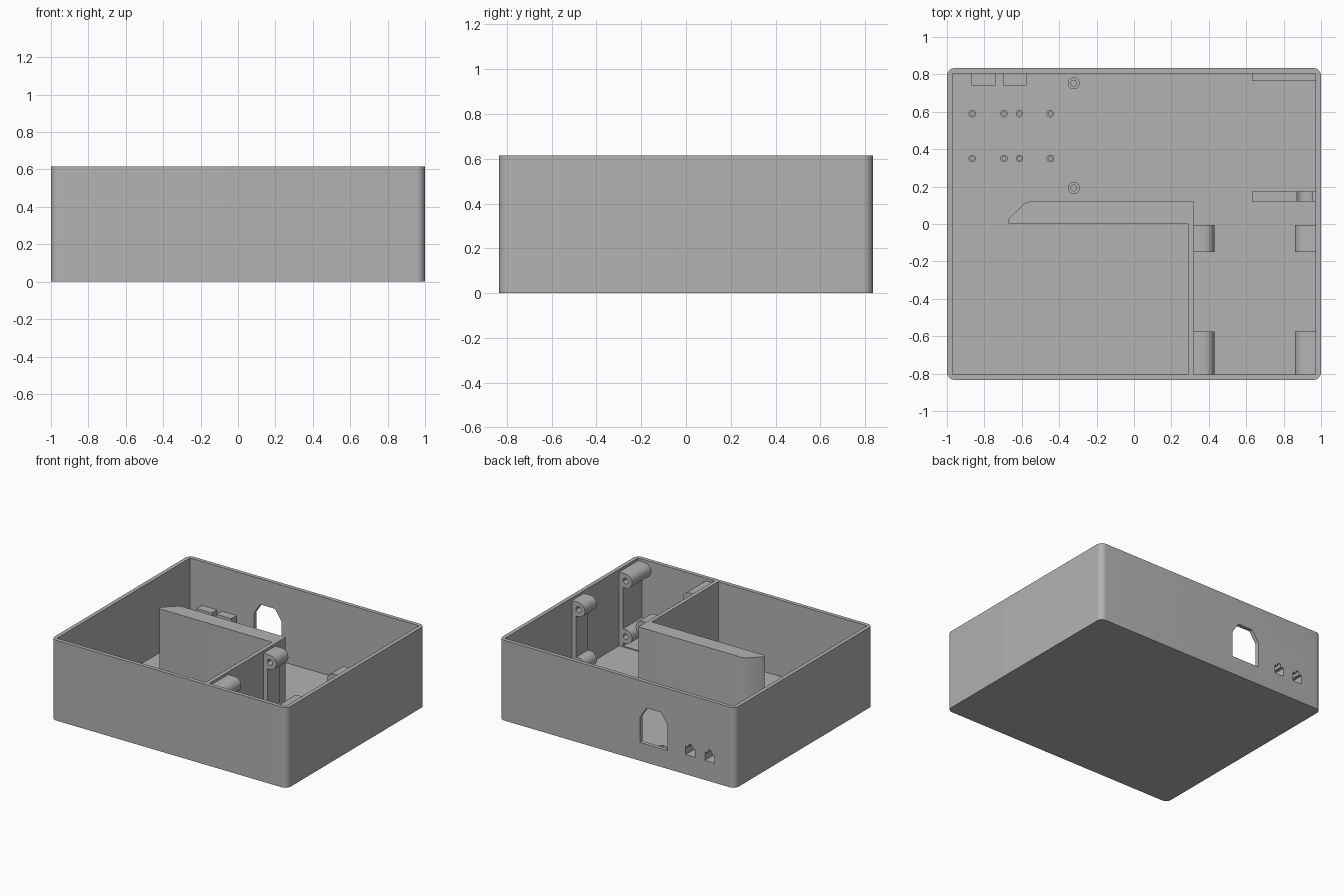
import bpy, bmesh, math

if "Cube" in bpy.data.objects:
    bpy.data.objects.remove(bpy.data.objects["Cube"])

gray = bpy.data.materials.new("plain gray")
gray.diffuse_color = (0.45, 0.45, 0.45, 1)
gray.use_nodes = True
gray.node_tree.nodes["Principled BSDF"].inputs["Base Color"].default_value = gray.diffuse_color

TOP, FLOOR, WALL = 0.615, 0.03, 0.03


def prism(name, pts, lo, hi, axis="z"):
    """Extrude a closed outline; axis z takes (x, y) points, axis y takes (x, z) points."""
    bm = bmesh.new()
    put = (lambda a, b, h: (a, b, h)) if axis == "z" else (lambda a, b, h: (a, h, b))
    face = bm.faces.new([bm.verts.new(put(a, b, lo)) for a, b in pts])
    ext = bmesh.ops.extrude_face_region(bm, geom=[face])["geom"]
    shift = (0, 0, hi - lo) if axis == "z" else (0, hi - lo, 0)
    bmesh.ops.translate(bm, vec=shift, verts=[v for v in ext if isinstance(v, bmesh.types.BMVert)])
    bmesh.ops.recalc_face_normals(bm, faces=bm.faces)
    me = bpy.data.meshes.new(name)
    bm.to_mesh(me)
    bm.free()
    me.materials.append(gray)
    ob = bpy.data.objects.new(name, me)
    bpy.context.collection.objects.link(ob)
    return ob


def rect(x0, x1, y0, y1):
    return [(x0, y0), (x1, y0), (x1, y1), (x0, y1)]


def arc(cx, cy, r, a0, a1, n):
    return [(cx + r * math.cos(math.radians(a0 + (a1 - a0) * i / n)),
             cy + r * math.sin(math.radians(a0 + (a1 - a0) * i / n))) for i in range(n + 1)]


def circle(cx, cy, r, n=24):
    return arc(cx, cy, r, 0, 360, n)[:-1]


def cut(ob, *cutters):
    bpy.context.view_layer.objects.active = ob
    for c in cutters:
        m = ob.modifiers.new("cut", "BOOLEAN")
        m.operation, m.solver, m.object = "DIFFERENCE", "EXACT", c
        bpy.ops.object.modifier_apply(modifier=m.name)
        bpy.data.objects.remove(c)


def smooth(ob):
    bpy.ops.object.select_all(action="DESELECT")
    ob.select_set(True)
    bpy.context.view_layer.objects.active = ob
    bpy.ops.object.shade_smooth_by_angle(angle=math.radians(30))


# Open box with rounded vertical corners
R = 0.045
outline = []
for sx, sy, a in ((1, 1, 0), (-1, 1, 90), (-1, -1, 180), (1, -1, 270)):
    outline += arc(sx * (1 - R), sy * (0.835 - R), R, a, a + 90, 8)
case = prism("case", outline, 0, TOP)
window = [(-0.43, 0.14), (-0.195, 0.14), (-0.195, 0.335), (-0.25, 0.418), (-0.375, 0.418), (-0.43, 0.335)]
cut(case, prism("cavity", rect(-0.97, 0.97, -0.805, 0.805), FLOOR, 1),
    prism("window_cut", window, 0.75, 0.9, "y"))


# Port outline: square with a small latch notch on top
def port(cx):
    return [(cx - 0.04, 0.15), (cx + 0.04, 0.15), (cx + 0.04, 0.215), (cx + 0.014, 0.215)] + \
        arc(cx, 0.225, 0.014, 0, 180, 8) + [(cx - 0.014, 0.215), (cx - 0.04, 0.215)]


# Port housings behind the back wall
for x0, x1, cx in ((-0.87, -0.74, -0.785), (-0.70, -0.575, -0.62)):
    cut(case, prism("port_cut", port(cx), 0.78, 0.9, "y"))
    housing = prism("port_housing", rect(x0, x1, 0.74, 0.806), FLOOR, 0.28)
    cut(housing, prism("port_cut", port(cx), 0.7, 0.9, "y"))
smooth(case)

# L-shaped divider: thin wall plus thick block with a chamfered end
divider = prism("divider", [(0.29, -0.806), (0.32, -0.806), (0.32, 0.12), (-0.56, 0.12), (-0.585, 0.11),
                            (-0.665, 0.035), (-0.675, 0.015), (-0.67, 0.004), (-0.655, 0.0), (0.29, 0.0)],
                FLOOR, TOP)
smooth(divider)

# Mounting frames: floor strip, side slabs and round screw lugs
for y0, y1 in ((-0.805, -0.575), (-0.15, -0.005)):
    prism("mount_strip", rect(0.32, 0.97, y0, y1), FLOOR, FLOOR + 0.008)
    for edge, s in ((0.32, 1), (0.97, -1)):
        prism("mount_slab", rect(*sorted((edge, edge + s * 0.035)), y0, y1), FLOOR, 0.54)
        for cz in (0.115, 0.54):
            c = edge + s * 0.055
            nose = arc(c, cz, 0.055, -90, 90, 14) if s > 0 else arc(c, cz, 0.055, 270, 90, 14)
            lug = prism("screw_lug", nose + [(edge, cz + 0.055), (edge, cz - 0.055)], y0, y1, "y")
            depth = 0.1
            lo, hi = (y1 - depth, y1 + 0.05) if y0 < -0.5 else (y0 - 0.05, y1 + 0.05)
            cut(lug, prism("lug_hole", circle(c, cz, 0.022, 20), lo, hi, "y"))
            smooth(lug)

# Low support rails by the right wall
prism("back_rail", rect(0.63, 0.97, 0.765, 0.805), FLOOR, 0.13)
rail = prism("front_rail", rect(0.63, 0.97, 0.12, 0.175), FLOOR, 0.15)
cut(rail, prism("rail_notch", circle(0.913, 0.115, 0.055, 32), 0.0, 0.3, "y"))
smooth(rail)

# Floor standoffs with screw holes
spots = [(x, y, 0.02, 0.010) for x in (-0.865, -0.695, -0.612, -0.447) for y in (0.59, 0.35)]
spots += [(-0.322, y, 0.032, 0.016) for y in (0.753, 0.193)]
for x, y, r, h in spots:
    post = prism("standoff", circle(x, y, r), FLOOR, 0.11)
    cut(post, prism("standoff_hole", circle(x, y, h, 16), FLOOR + 0.01, 0.3))
    smooth(post)
